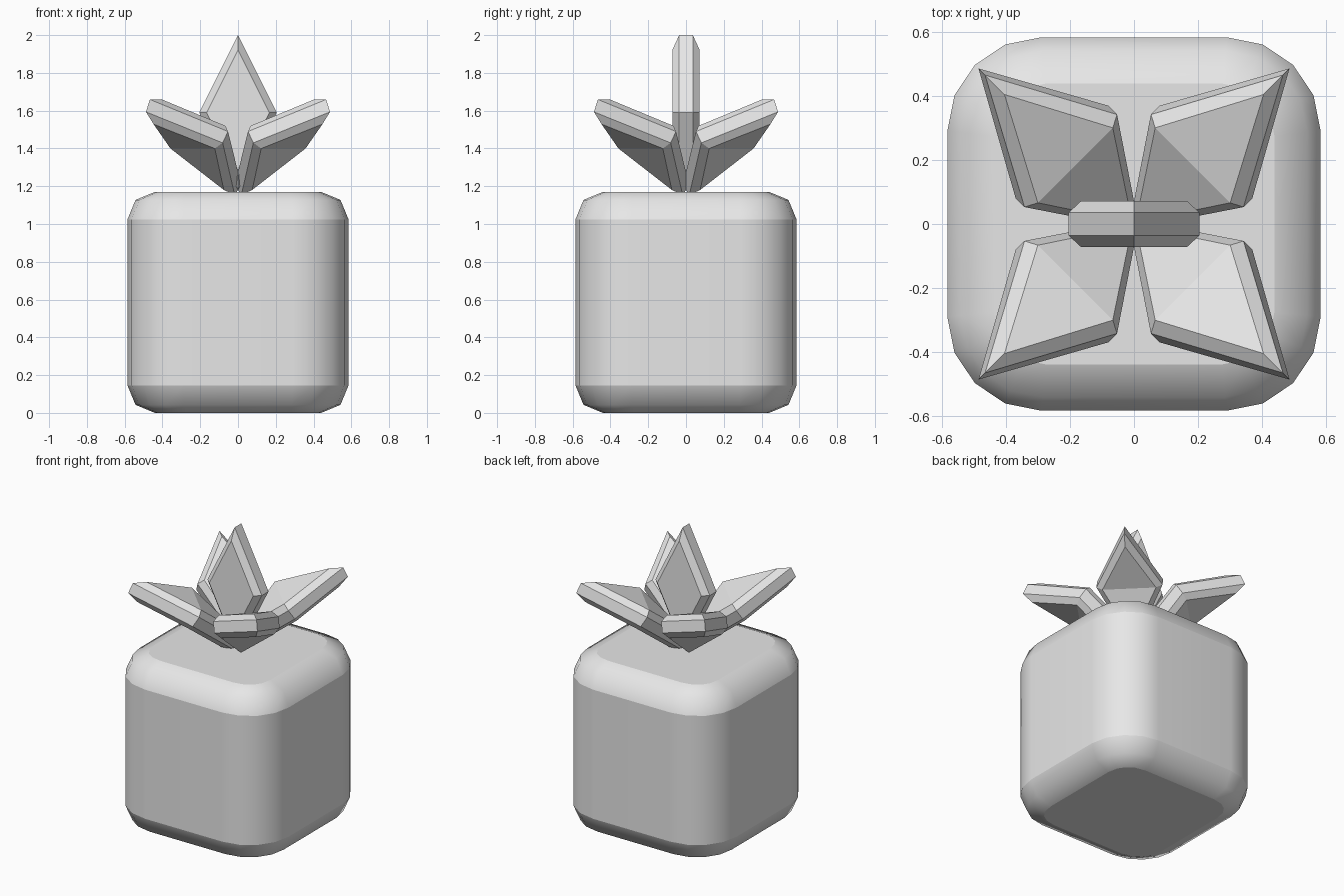
import bpy
import bmesh
import math
from mathutils import Matrix, Vector

if "Cube" in bpy.data.objects:
    bpy.data.objects.remove(bpy.data.objects["Cube"], do_unlink=True)

SIZE = 1.17          # edge length of the body block
RIM = 0.145          # rounding of the top and bottom rims
CORNER = 0.295       # rounding of the upright corners

grey = bpy.data.materials.new("light_grey")
grey.use_nodes = True
grey.diffuse_color = (0.8, 0.8, 0.8, 1)
grey.node_tree.nodes["Principled BSDF"].inputs["Base Color"].default_value = grey.diffuse_color


def add_object(name, bm):
    bmesh.ops.recalc_face_normals(bm, faces=bm.faces[:])
    mesh = bpy.data.meshes.new(name)
    bm.to_mesh(mesh)
    bm.free()
    mesh.materials.append(grey)
    obj = bpy.data.objects.new(name, mesh)
    bpy.context.collection.objects.link(obj)
    return obj


def is_level(edge):
    return abs(edge.verts[0].co.z - edge.verts[1].co.z) < 1e-4


# Body: rounded block, upright corners first, then both rims
def make_body():
    bm = bmesh.new()
    bmesh.ops.create_cube(bm, size=SIZE, matrix=Matrix.Translation((0, 0, SIZE / 2)))
    upright = [e for e in bm.edges if not is_level(e)]
    bmesh.ops.bevel(bm, geom=upright, offset=CORNER, segments=4, profile=0.5, affect='EDGES')
    rims = [e for e in bm.edges if is_level(e)]
    bmesh.ops.bevel(bm, geom=rims, offset=RIM, segments=2, profile=0.5, affect='EDGES')
    # Keep the borders of the rim bands crisp
    for face in bm.faces:
        face.smooth = True
    for edge in bm.edges:
        z = edge.verts[0].co.z
        if is_level(edge) and any(abs(z - h) < 0.01 for h in (0, RIM, SIZE - RIM, SIZE)):
            edge.smooth = False
    body = add_object("body", bm)
    mod = body.modifiers.new("even_shading", 'WEIGHTED_NORMAL')
    mod.keep_sharp = True


# Leaf: thick chamfered diamond, folded across its widest line
def make_leaf(name, yaw, base_pitch, tip_pitch):
    half_length, half_width = 0.41, 0.205

    def along(pitch):
        return Vector((math.cos(pitch), 0, math.sin(pitch)))

    def normal(pitch):
        return Vector((-math.sin(pitch), 0, math.cos(pitch)))

    middle = along(base_pitch) * half_length
    fold = (base_pitch + tip_pitch) / 2
    bm = bmesh.new()
    rings = []
    for offset, scale in ((-0.072, 0.81), (-0.036, 1), (0.036, 1), (0.072, 0.81)):
        reach = half_length * scale
        side = Vector((0, half_width * scale, 0))
        points = (
            middle - along(base_pitch) * reach + normal(base_pitch) * offset,
            middle + normal(fold) * offset - side,
            middle + along(tip_pitch) * reach + normal(tip_pitch) * offset,
            middle + normal(fold) * offset + side,
        )
        rings.append([bm.verts.new(p) for p in points])
    for low, high in zip(rings, rings[1:]):
        for i in range(4):
            j = (i + 1) % 4
            bm.faces.new((low[i], low[j], high[j], high[i]))
    for base, right, tip, left in (rings[0], rings[-1]):
        if abs(base_pitch - tip_pitch) < 1e-4:
            bm.faces.new((base, right, tip, left))
        else:
            bm.faces.new((base, right, left))
            bm.faces.new((right, tip, left))
    place = Matrix.Translation((0, 0, SIZE + 0.01)) @ Matrix.Rotation(yaw, 4, 'Z')
    bmesh.ops.transform(bm, matrix=place, verts=bm.verts[:])
    add_object(name, bm)


make_body()
make_leaf("centre_leaf", math.radians(90), math.radians(90), math.radians(90))
for i, corner in enumerate(("back_left", "back_right", "front_right", "front_left")):
    make_leaf(corner + "_leaf", math.radians(45 + 90 * i), math.radians(43), math.radians(24))
